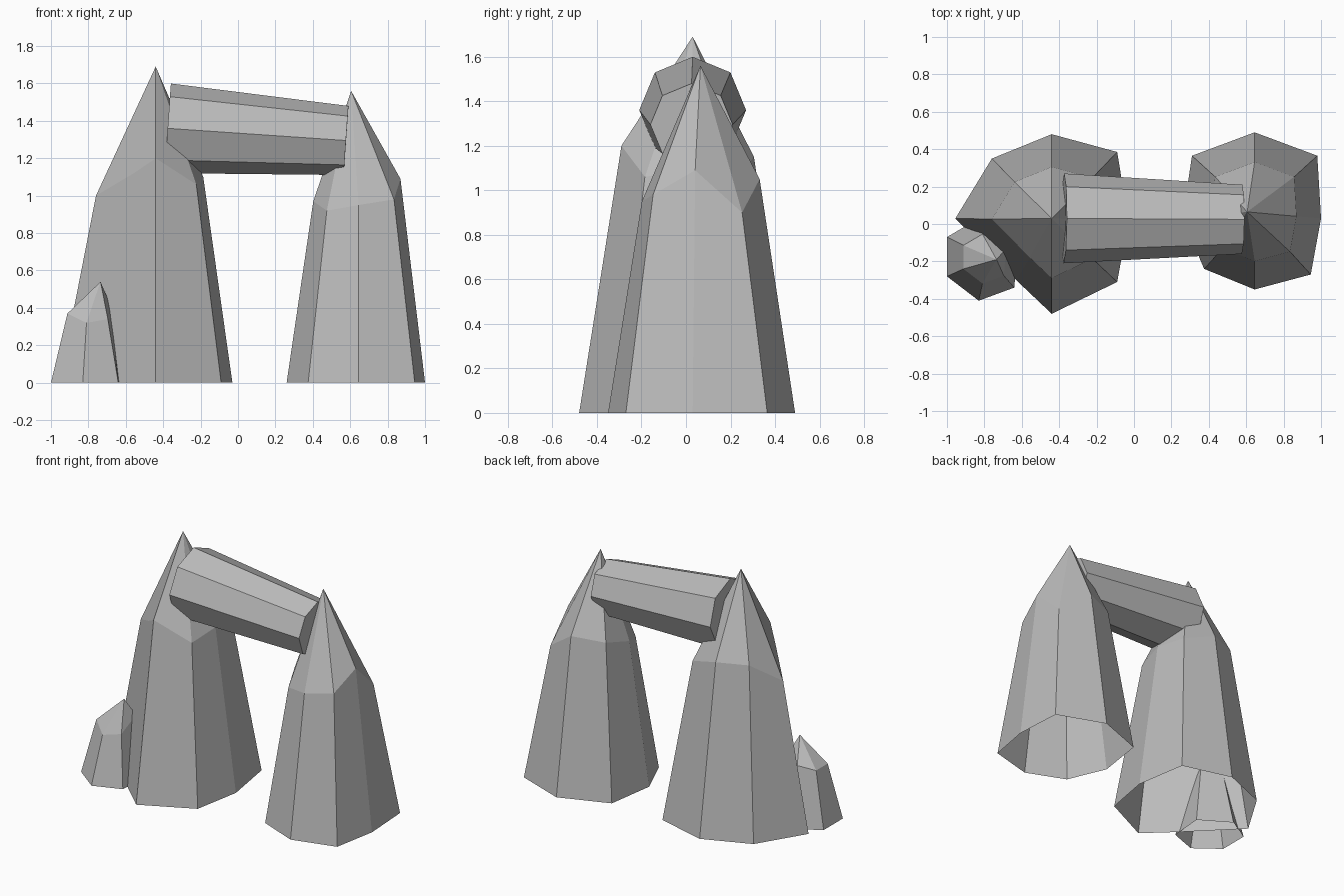
import bpy
import bmesh
from mathutils import Vector

default_cube = bpy.data.objects.get("Cube")
if default_cube:
    bpy.data.objects.remove(default_cube, do_unlink=True)

# Single stone colour
stone = bpy.data.materials.new("grey_stone")
stone.use_nodes = True
grey = (0.5, 0.5, 0.5, 1.0)
stone.diffuse_color = grey
stone.node_tree.nodes["Principled BSDF"].inputs["Base Color"].default_value = grey


def finish(name, bm):
    """Turn a bmesh into a flat-shaded stone object."""
    bmesh.ops.recalc_face_normals(bm, faces=bm.faces)
    mesh = bpy.data.meshes.new(name)
    bm.to_mesh(mesh)
    bm.free()
    mesh.materials.append(stone)
    obj = bpy.data.objects.new(name, mesh)
    bpy.context.collection.objects.link(obj)
    return obj


def pointed_rock(name, centre, apex, taper, corners):
    """Open-bottomed rock: each corner is its ground x, y and shoulder height."""
    bm = bmesh.new()
    middle = Vector(centre)
    base, shoulder = [], []
    for x, y, height in corners:
        ground = Vector((x, y))
        inner = middle.lerp(ground, taper)
        base.append(bm.verts.new((x, y, 0)))
        shoulder.append(bm.verts.new((inner.x, inner.y, height)))
    tip = bm.verts.new(apex)
    for i in range(len(corners)):
        j = (i + 1) % len(corners)
        bm.faces.new((base[i], base[j], shoulder[j], shoulder[i]))
        bm.faces.new((shoulder[i], shoulder[j], tip))
    return finish(name, bm)


def tapered_beam(name, start, end, start_radius, end_radius, sides):
    """Closed tapering prism laid between two points."""
    start, end = Vector(start), Vector(end)
    axis = end - start
    bm = bmesh.new()
    bmesh.ops.create_cone(bm, cap_ends=True, segments=sides, radius1=start_radius,
                          radius2=end_radius, depth=axis.length)
    turn = axis.to_track_quat('Z', 'Y').to_matrix()
    bmesh.ops.rotate(bm, matrix=turn, verts=bm.verts)
    bmesh.ops.translate(bm, vec=(start + end) / 2, verts=bm.verts)
    return finish(name, bm)


# Tall pillar on the right
pointed_rock("tall_pillar", centre=(-.44, .02), apex=(-.44, .03, 1.69), taper=.62, corners=[
    (-.03, .02, 1.1), (-.09, .385, 1.08), (-.44, .48, 1.15), (-.76, .35, 1.15),
    (-.955, .03, 1), (-.63, -.3, 1.12), (-.44, -.48, 1.2), (-.09, -.31, 1.06)])

# Shorter pillar on the left
pointed_rock("short_pillar", centre=(.645, .06), apex=(.605, .065, 1.56), taper=.63, corners=[
    (1, .03, 1.09), (.98, .365, .9), (.645, .49, 1.05), (.31, .365, 1.03),
    (.26, .03, .97), (.375, -.24, .92), (.645, -.35, .95), (.945, -.27, .98)])

# Small rock leaning on the tall pillar
pointed_rock("small_rock", centre=(-.78, -.18), apex=(-.735, -.19, .54), taper=.6, corners=[
    (-.62, -.1, .42), (-.83, .03, .4), (-1, -.07, .37),
    (-1, -.28, .37), (-.83, -.41, .32), (-.64, -.34, .34)])

# Lintel bridging the pillars
tapered_beam("lintel", (-.375, .03, 1.36), (.578, .025, 1.295), .24, .185, sides=8)
